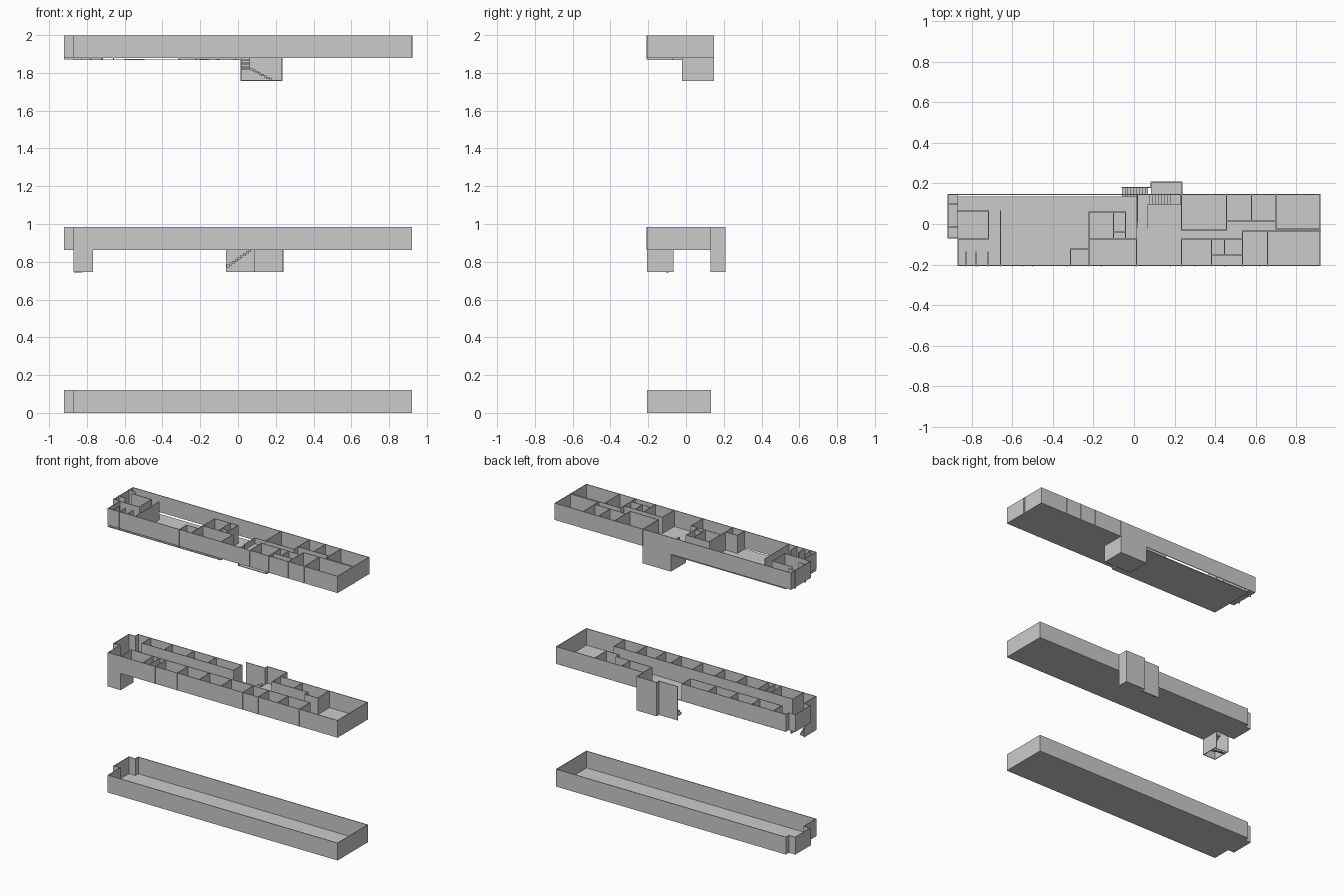
import bpy, bmesh
from mathutils import Matrix, Vector

T = 0.005                      # wall thickness
S = 0.004                      # slab thickness
XL, XB, XR, YF = -0.87, -0.92, 0.92, -0.207


def build(name, boxes):
    """One object made of axis-aligned boxes (x0, x1, y0, y1, z0, z1)."""
    bm = bmesh.new()
    for x0, x1, y0, y1, z0, z1 in boxes:
        m = Matrix.Translation(((x0 + x1) / 2, (y0 + y1) / 2, (z0 + z1) / 2))
        m = m @ Matrix.Diagonal((x1 - x0, y1 - y0, z1 - z0, 1))
        bmesh.ops.create_cube(bm, size=1, matrix=m)
    me = bpy.data.meshes.new(name)
    bm.to_mesh(me)
    bm.free()
    ob = bpy.data.objects.new(name, me)
    bpy.context.collection.objects.link(ob)
    return ob


def wall(x0, y0, x1, y1, z0, z1, t=T):
    """Box for a straight wall between two plan points."""
    h = t / 2
    return (min(x0, x1) - h, max(x0, x1) + h, min(y0, y1) - h, max(y0, y1) + h, z0, z1)


def walls(name, segs, z0, z1, t=T):
    return build(name, [wall(*s, z0, z1, t) for s in segs])


def loop(pts, closed=True):
    n = len(pts)
    return [(*pts[i], *pts[(i + 1) % n]) for i in range(n if closed else n - 1)]


def stairs(name, a, b, width, n):
    """Straight flight from point a to point b (centre line), axis aligned."""
    a, b = Vector(a), Vector(b)
    along_x = abs(b.x - a.x) > abs(b.y - a.y)
    out = []
    for i in range(n):
        p, q = a.lerp(b, i / n), a.lerp(b, (i + 1) / n)
        z0, z1 = min(p.z, q.z) - 0.004, max(p.z, q.z)
        if along_x:
            out.append((min(p.x, q.x), max(p.x, q.x), a.y - width / 2, a.y + width / 2, z0, z1))
        else:
            out.append((a.x - width / 2, a.x + width / 2, min(p.y, q.y), max(p.y, q.y), z0, z1))
    return build(name, out)


def outline(yb, bump_back):
    """Plan of the shell, with the small bay on the left end."""
    h = T / 2
    return [(XL + h, YF + h), (XR - h, YF + h), (XR - h, yb - h), (XL + h, yb - h),
            (XL + h, bump_back - h), (XB + h, bump_back - h), (XB + h, -0.07), (XL + h, -0.07)]


# ---- lower storey: empty open shell
Z0, Z1 = 0.0, 0.122
walls("lower_outer_walls", loop(outline(0.133, 0.10)), Z0, Z1)
build("lower_floor", [(XL, XR, YF, 0.133, Z0, Z0 + S), (XB, XL, -0.07, 0.10, Z0, Z0 + S)])

# ---- middle storey
Z0, Z1, ZD = 0.863, 0.984, 0.746
o = outline(0.133, 0.10)
h = T / 2
back = [(XR - h, 0.13, 0.24, 0.13), (-0.06, 0.13, XL + h, 0.13)]
segs = loop(o)
segs[2:3] = back
walls("middle_outer_walls", segs, Z0, Z1)
build("middle_floor", [(-0.77, XR, YF, 0.133, Z0, Z0 + S),
                       (XL, -0.77, -0.07, 0.133, Z0, Z0 + S),
                       (XB, XL, -0.07, 0.10, Z0, Z0 + S),
                       (0.085, 0.24, 0.133, 0.205, Z0, Z0 + S)])
# corridor walls and regular room dividers
CB, CF = 0.035, -0.085
segs = [(-0.77, CB, -0.06, CB), (0.24, CB, 0.52, CB), (-0.77, CF, 0.62, CF),
        (0.52, CB, 0.52, 0.0), (0.52, 0.0, 0.62, 0.0), (0.62, 0.13, 0.62, 0.0),
        (0.62, CF, 0.62, YF), (-0.77, CB, -0.77, 0.13)]
segs += [(x, CB, x, 0.13) for x in (-0.6, -0.43, -0.26, -0.06, 0.24, 0.41)]
segs += [(x, CF, x, YF) for x in (-0.77, -0.6, -0.55, -0.5, -0.33, -0.16, 0.01, 0.18, 0.3, 0.45)]
walls("middle_room_walls", segs, Z0, Z1)
# rear stair enclosure, hanging below the floor
walls("rear_stair_enclosure",
      loop([(-0.06, 0.18), (0.085, 0.18), (0.085, 0.206), (0.238, 0.206), (0.238, 0.133)], False),
      ZD, Z1)
stairs("rear_stairs", (-0.06, 0.155, 0.775), (0.07, 0.155, 0.866), 0.044, 9)
# front left stair shaft, open at the bottom
walls("front_stair_shaft",
      loop([(-0.77, -0.07), (-0.77, YF + h), (XL + h, YF + h), (XL + h, -0.07)], False), ZD, Z0)
stairs("front_stairs_upper", (-0.797, -0.09, 0.866), (-0.797, -0.18, 0.806), 0.045, 6)
stairs("front_stairs_lower", (-0.845, -0.18, 0.806), (-0.845, -0.09, 0.746), 0.045, 6)
build("front_stair_landing", [(XL, -0.77, YF, -0.18, 0.80, 0.806)])

# ---- upper storey
Z0, Z1, ZD = 1.88, 1.998, 1.758
YB = 0.147
walls("upper_outer_walls", loop(outline(YB, YB)), Z0, Z1)
build("upper_floor", [(0.235, XR, YF, YB, Z0, Z0 + S),
                      (0.012, 0.235, YF, -0.02, Z0, Z0 + S),
                      (0.065, 0.235, -0.02, 0.095, Z0, Z0 + S),
                      (XB, XL, -0.07, YB, Z0, Z0 + S)])
build("upper_floor_low_side", [(XL, 0.012, YF, 0.135, 1.867, 1.872)])
# left-hand rooms
walls("upper_left_room_walls", [
    (XL, 0.064, -0.717, 0.064), (-0.717, 0.064, -0.717, -0.074), (XL, -0.074, -0.717, -0.074),
    (-0.658, 0.064, -0.658, YF), (XB, 0.098, XL, 0.098), (XB, -0.015, XL, -0.015),
    (-0.83, -0.138, -0.83, YF), (-0.78, -0.138, -0.78, YF), (-0.72, -0.138, -0.72, YF)], 1.87, Z1)
# central rooms
walls("upper_centre_room_walls", loop([(-0.222, 0.059), (-0.042, 0.059), (-0.042, -0.074), (-0.222, -0.074)]) + [
    (-0.10, 0.059, -0.10, -0.074), (-0.10, -0.04, -0.042, -0.04),
    (-0.222, -0.074, -0.222, YF), (-0.042, -0.074, 0.012, -0.074), (0.012, -0.074, 0.012, YF),
    (-0.313, -0.123, -0.222, -0.123), (-0.313, -0.123, -0.313, YF)], 1.87, Z1)
# right-hand rooms either side of the corridor
walls("upper_right_room_walls", [
    (0.235, YB, 0.235, -0.03), (0.235, -0.03, 0.456, -0.03), (0.456, YB, 0.456, -0.03),
    (0.456, 0.015, 0.70, 0.015), (0.58, YB, 0.58, 0.015), (0.70, YB, 0.70, -0.025),
    (0.70, -0.025, XR, -0.025), (0.235, -0.074, 0.535, -0.074), (0.235, -0.074, 0.235, YF),
    (0.382, -0.074, 0.382, YF), (0.446, -0.074, 0.446, -0.153), (0.382, -0.153, 0.535, -0.153),
    (0.535, -0.035, 0.535, YF), (0.535, -0.035, XR, -0.035), (0.658, -0.035, 0.658, YF)], Z0, Z1)
# flat floor panels in the rooms: centre x, centre y, width, depth
panels = [(0.30, 0.10, 0.018, 0.055), (0.405, 0.10, 0.03, 0.02), (0.33, 0.003, 0.14, 0.018),
          (0.52, 0.08, 0.02, 0.055), (0.825, 0.08, 0.02, 0.055), (0.80, -0.07, 0.055, 0.02),
          (0.74, -0.18, 0.055, 0.018), (0.845, -0.18, 0.055, 0.018), (0.30, -0.13, 0.055, 0.018),
          (0.36, -0.175, 0.018, 0.05), (0.495, -0.145, 0.055, 0.018), (0.57, -0.188, 0.04, 0.016),
          (0.625, -0.188, 0.04, 0.016)]
build("room_floor_panels", [(x - w / 2, x + w / 2, y - d / 2, y + d / 2, Z0 + S, Z0 + S + 0.002)
                            for x, y, w, d in panels])
build("hall_floor_panels", [(x - w / 2, x + w / 2, y - d / 2, y + d / 2, 1.872, 1.874)
                            for x, y, w, d in [(-0.55, -0.07, 0.108, 0.042), (-0.18, -0.125, 0.055, 0.018),
                                               (-0.105, -0.175, 0.018, 0.055), (-0.015, -0.175, 0.018, 0.055)]])
# stairwell hanging below the upper floor, open at the front
walls("stairwell_walls",
      loop([(0.017, -0.018), (0.017, YB - h), (0.233, YB - h), (0.233, -0.018)], False), ZD, Z0)
build("stairwell_floor", [(0.015, 0.235, -0.02, YB, ZD, ZD + S)])
stairs("stairwell_upper_flight", (0.041, -0.02, 1.88), (0.041, 0.097, 1.825), 0.045, 8)
build("stairwell_landing", [(0.017, 0.064, 0.097, YB, 1.819, 1.825)])
stairs("stairwell_lower_flight", (0.064, 0.121, 1.825), (0.18, 0.121, 1.764), 0.048, 8)
# stairwell guard wall around the opening
walls("stairwell_guard", [(0.065, -0.02, 0.065, 0.095), (0.065, 0.095, 0.233, 0.095)], Z0, Z0 + 0.045, 0.004)
